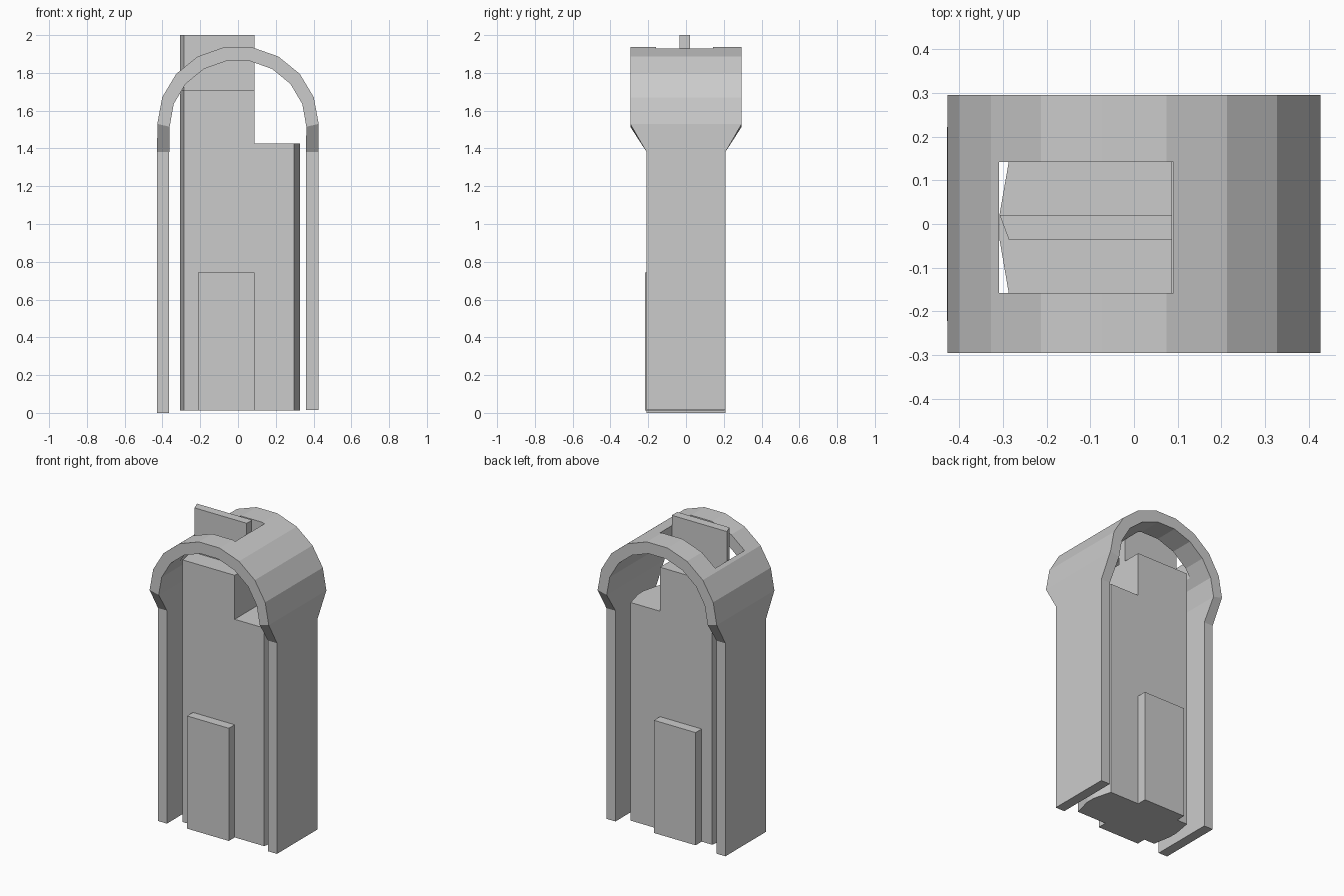
import bpy, bmesh, math

if "Cube" in bpy.data.objects:
    bpy.data.objects.remove(bpy.data.objects["Cube"])


def finish(bm, name):
    bmesh.ops.recalc_face_normals(bm, faces=bm.faces)
    me = bpy.data.meshes.new(name)
    bm.to_mesh(me)
    bm.free()
    ob = bpy.data.objects.new(name, me)
    bpy.context.collection.objects.link(ob)
    return ob


def add_prism(bm, pts, z0, z1):
    """Extrude a plan outline from z0 to z1."""
    lo = [bm.verts.new((x, y, z0)) for x, y in pts]
    hi = [bm.verts.new((x, y, z1)) for x, y in pts]
    n = len(pts)
    bm.faces.new(lo[::-1])
    bm.faces.new(hi)
    for i in range(n):
        j = (i + 1) % n
        bm.faces.new((lo[i], lo[j], hi[j], hi[i]))


def prism(name, pts, z0, z1):
    bm = bmesh.new()
    add_prism(bm, pts, z0, z1)
    return finish(bm, name)


def rect(x0, x1, y0, y1):
    return [(x0, y0), (x1, y0), (x1, y1), (x0, y1)]


# Strap: sections of (outer x, outer z, inner x, inner z, half width)
sections = [(-0.428, 0.0, -0.364, 0.0, 0.208), (-0.428, 1.38, -0.364, 1.38, 0.208)]
for k in range(10):
    a = math.pi * (1 - k / 9)
    c, s = math.cos(a), math.sin(a)
    sections.append((0.427 * c, 1.53 + 0.412 * s, 0.362 * c, 1.515 + 0.353 * s, 0.295))
sections += [(0.425, 1.38, 0.36, 1.38, 0.208), (0.425, 0.015, 0.36, 0.015, 0.208)]

bm = bmesh.new()
rings = []
for xo, zo, xi, zi, w in sections:
    rings.append([bm.verts.new(p) for p in
                  ((xo, -w, zo), (xo, w, zo), (xi, w, zi), (xi, -w, zi))])
for r, q in zip(rings, rings[1:]):
    for i in range(4):
        j = (i + 1) % 4
        bm.faces.new((r[i], r[j], q[j], q[i]))
bm.faces.new(rings[0])
bm.faces.new(rings[-1])
strap = finish(bm, "arched_strap")

# Window cut through the crown of the strap
cutter = prism("window_cutter", rect(-0.309, 0.09, -0.158, 0.142), 1.6, 2.2)
cutter.hide_render = True
mod = strap.modifiers.new("window", 'BOOLEAN')
mod.operation = 'DIFFERENCE'
mod.solver = 'EXACT'
mod.object = cutter
bpy.context.view_layer.objects.active = strap
bpy.ops.object.modifier_apply(modifier=mod.name)
bpy.data.objects.remove(cutter)

# Core body with chamfered corners, then the taller block and the thin fin
left = [(-0.287, 0.142), (-0.308, 0.022), (-0.308, -0.036), (-0.287, -0.158)]
right = [(0.297, -0.158), (0.328, -0.036), (0.328, 0.022), (0.297, 0.142)]
prism("core_body", left + right, 0.012, 1.425)
prism("upper_block", left + [(0.087, -0.158), (0.087, 0.142)], 1.425, 1.71)
prism("top_fin", [(-0.287, -0.035), (0.087, -0.035), (0.087, 0.021), (-0.308, 0.021)], 1.71, 2.0)

# Raised pads on the front and back faces
prism("front_pad", rect(-0.212, 0.087, -0.218, -0.158), 0.012, 0.742)
prism("back_pad", rect(-0.212, 0.087, 0.142, 0.204), 0.012, 0.742)
